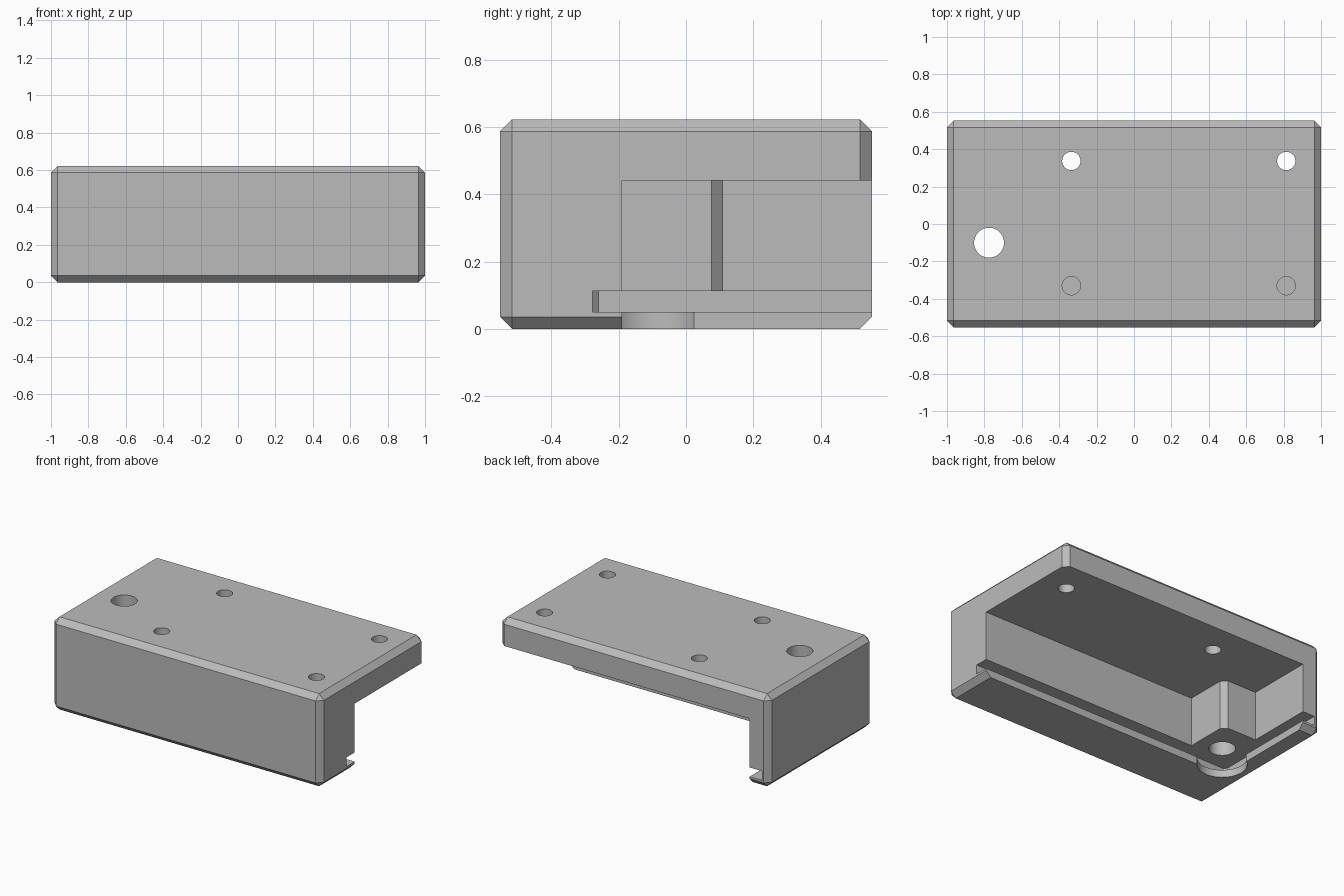
import bpy
import bmesh
import math

if "Cube" in bpy.data.objects:
    bpy.data.objects.remove(bpy.data.objects["Cube"], do_unlink=True)

HX, HY, TOP = 1.0, 0.553, 0.622      # half length, half depth, height
CHAMFER = 0.036
CEILING, SHELF, LIP = 0.44, 0.112, 0.05
OUT = 2.0                            # cutters run well past the open sides

grey = bpy.data.materials.new("plain grey")
grey.use_nodes = True
colour = (0.5, 0.5, 0.5, 1)
grey.diffuse_color = colour
grey.node_tree.nodes["Principled BSDF"].inputs["Base Color"].default_value = colour


def prism(name, outline, z0, z1):
    """Extrude a plan outline from z0 up to z1."""
    bm = bmesh.new()
    base = bm.faces.new([bm.verts.new((x, y, z0)) for x, y in outline])
    grown = bmesh.ops.extrude_face_region(bm, geom=[base])
    verts = [v for v in grown["geom"] if isinstance(v, bmesh.types.BMVert)]
    bmesh.ops.translate(bm, verts=verts, vec=(0, 0, z1 - z0))
    bmesh.ops.recalc_face_normals(bm, faces=bm.faces)
    mesh = bpy.data.meshes.new(name)
    bm.to_mesh(mesh)
    bm.free()
    mesh.materials.append(grey)
    ob = bpy.data.objects.new(name, mesh)
    bpy.context.collection.objects.link(ob)
    return ob


def circle(x, y, r, n=48):
    return [(x + r * math.cos(2 * math.pi * i / n),
             y + r * math.sin(2 * math.pi * i / n)) for i in range(n)]


def corner_region(x, y, c=0):
    """Area open to the right and back, with an optional corner chamfer."""
    corner = [(x, y + c), (x + c, y)] if c else [(x, y)]
    return corner + [(OUT, y), (OUT, OUT), (x, OUT)]


def apply(ob, mod):
    bpy.ops.object.select_all(action='DESELECT')
    bpy.context.view_layer.objects.active = ob
    ob.select_set(True)
    bpy.ops.object.modifier_apply(modifier=mod.name)


def cut(ob, cutter):
    cutter.hide_render = True
    mod = ob.modifiers.new("cut", 'BOOLEAN')
    mod.operation = 'DIFFERENCE'
    mod.solver = 'EXACT'
    mod.object = cutter
    apply(ob, mod)
    bpy.data.objects.remove(cutter, do_unlink=True)


# Chamfered outer block
body = prism("cover_body", [(-HX, -HY), (HX, -HY), (HX, HY), (-HX, HY)], 0, TOP)
bevel = body.modifiers.new("chamfer", 'BEVEL')
bevel.width = CHAMFER
bevel.segments = 1
bevel.limit_method = 'NONE'
apply(body, bevel)

# Main cavity, leaving a pillar around the large hole in its corner
wall_x, wall_y = -0.86, -0.19
pillar_x, pillar_y, c = -0.61, 0.11, 0.035
cavity = [(pillar_x, wall_y), (OUT, wall_y), (OUT, OUT), (wall_x, OUT),
          (wall_x, pillar_y), (pillar_x - c, pillar_y), (pillar_x, pillar_y - c)]
cut(body, prism("cavity_cutter", cavity, SHELF - 0.03, CEILING))

# Undercut groove and the opening between the lips below it
cut(body, prism("groove_cutter", corner_region(-0.95, -0.278, 0.018), LIP, SHELF))
cut(body, prism("opening_cutter", corner_region(wall_x, wall_y), -0.1, LIP + 0.03))

# Large hole with a wider relief through the lip
hole = (-0.775, -0.1)
cut(body, prism("relief_cutter", circle(*hole, 0.15), -0.1, LIP + 0.03))
cut(body, prism("large_hole_cutter", circle(*hole, 0.08), -0.1, TOP + 0.1))

# Four small holes: the back pair opens into the cavity, the front pair is blind
for x in (-0.335, 0.814):
    for y in (-0.33, 0.337):
        floor = CEILING if y < 0 else CEILING - 0.1
        cut(body, prism("small_hole_cutter", circle(x, y, 0.049), floor, TOP + 0.1))

# Smooth round walls, crisp edges
bpy.ops.object.select_all(action='DESELECT')
body.select_set(True)
bpy.context.view_layer.objects.active = body
bpy.ops.object.shade_smooth_by_angle(angle=math.radians(25))
